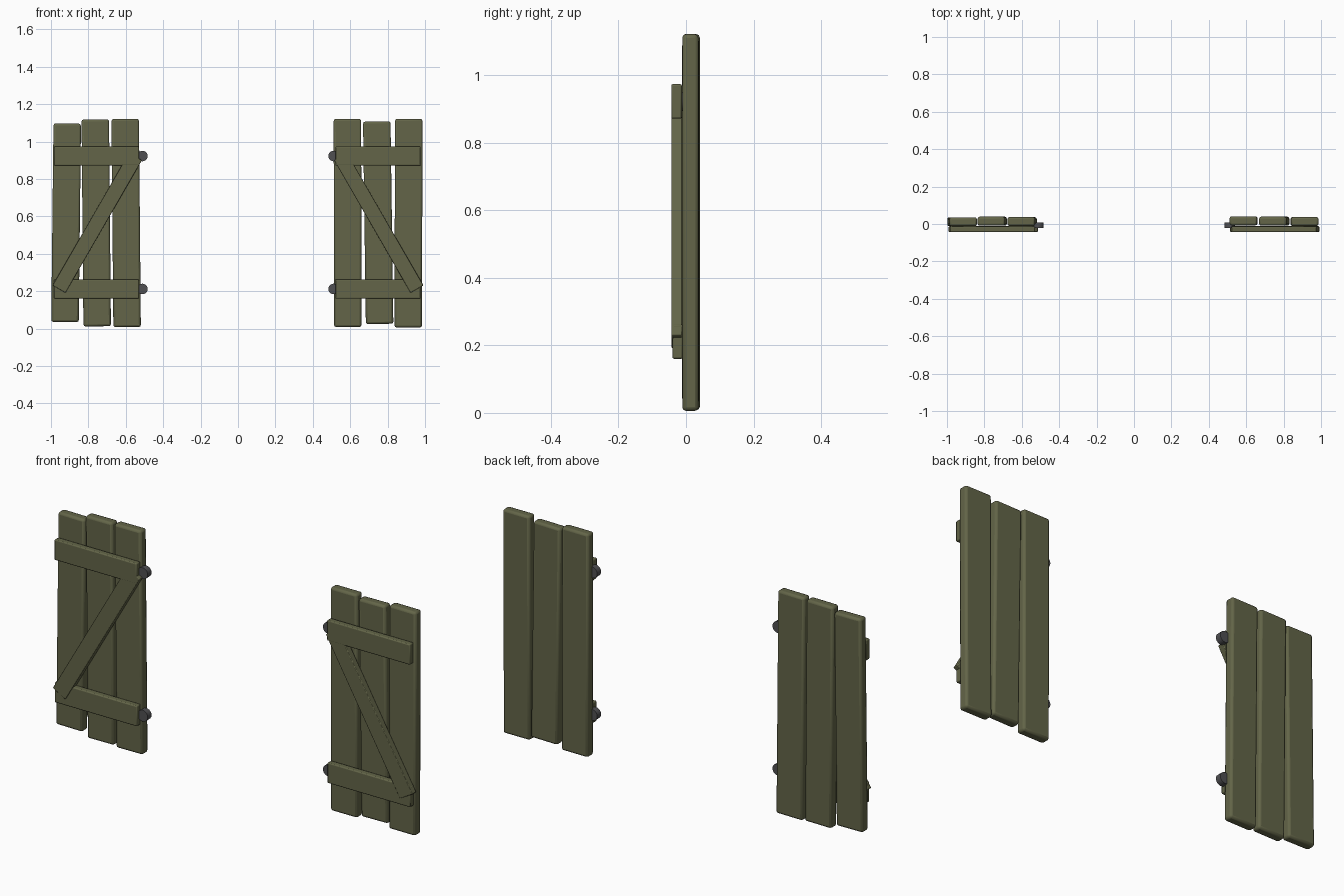
import bpy, math
from mathutils import Vector, Matrix

if "Cube" in bpy.data.objects:
    bpy.data.objects.remove(bpy.data.objects["Cube"])


def material(name, color):
    m = bpy.data.materials.new(name)
    m.diffuse_color = color
    m.use_nodes = True
    m.node_tree.nodes["Principled BSDF"].inputs["Base Color"].default_value = m.diffuse_color
    return m


WOOD = material("olive_wood", (0.125, 0.13, 0.065, 1))
IRON = material("dark_iron", (0.08, 0.08, 0.085, 1))


def board(name, a, b, width, y, thick, bevel):
    """Bevelled board whose centre line runs from a to b in the XZ plane."""
    a, b = Vector((a[0], 0, a[1])), Vector((b[0], 0, b[1]))
    d = b - a
    bpy.ops.mesh.primitive_cube_add(size=1)
    ob = bpy.context.object
    ob.name = name
    ob.data.transform(Matrix.Diagonal((width, thick, d.length, 1)))
    ob.location = (a + b) / 2 + Vector((0, y, 0))
    ob.rotation_euler = (0, math.atan2(d.x, d.z), 0)
    ob.data.materials.append(WOOD)
    mod = ob.modifiers.new("rounded_edges", 'BEVEL')
    mod.width = bevel
    mod.segments = 2
    bpy.ops.object.shade_smooth_by_angle(angle=math.radians(35))
    return ob


# Upright planks: bottom x, bottom z, top x, top z, y centre
planks = {
    "left": [(-0.925, 0.035, -0.913, 1.096, 0.012),
             (-0.753, 0.012, -0.763, 1.118, 0.015),
             (-0.593, 0.008, -0.603, 1.121, 0.013)],
    "right": [(0.587, 0.008, 0.585, 1.121, 0.017),
              (0.757, 0.025, 0.742, 1.107, 0.015),
              (0.910, 0.006, 0.913, 1.121, 0.013)],
}

for side, s in (("left", -1), ("right", 1)):
    for i, (bx, bz, tx, tz, y) in enumerate(planks[side]):
        board(f"{side}_plank_{i + 1}", (bx, bz), (tx, tz), 0.147, y, 0.048, 0.011)

    # Horizontal battens
    outer = 0.983 if s < 0 else 0.977
    inner = 0.53 if s < 0 else 0.52
    for label, z, y in (("upper", 0.922, -0.028), ("lower", 0.211, -0.025)):
        board(f"{side}_{label}_batten", (s * inner, z), (s * outer, z),
              0.102, y, 0.031, 0.005)

    # Diagonal brace
    board(f"{side}_brace", (s * 0.957, 0.211), (s * 0.548, 0.92),
          0.08, -0.0275, 0.031, 0.003)

    # Round hinge pins on the inner edge
    for label, z in (("upper", 0.922), ("lower", 0.212)):
        bpy.ops.mesh.primitive_cylinder_add(
            vertices=20, radius=0.028, depth=0.03,
            location=(s * 0.511, -0.006, z), rotation=(math.pi / 2, 0, 0))
        pin = bpy.context.object
        pin.name = f"{side}_{label}_hinge"
        pin.data.materials.append(IRON)
        bpy.ops.object.shade_smooth_by_angle(angle=math.radians(35))
